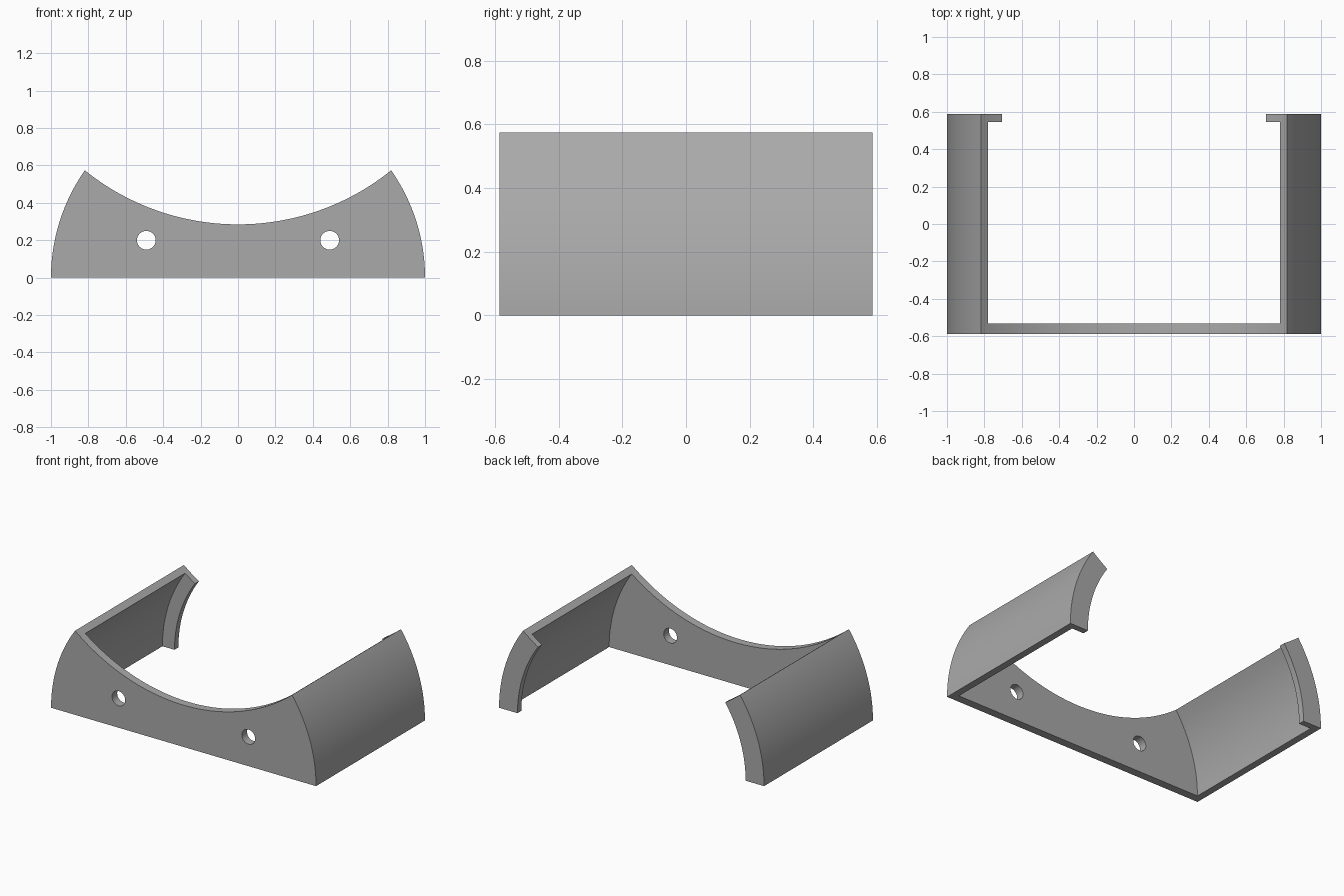
import bpy, bmesh, math

if "Cube" in bpy.data.objects:
    bpy.data.objects.remove(bpy.data.objects["Cube"])

HALF_DEPTH = 0.587
OUTER_R = 1.0
TIP_X, TIP_Z, SADDLE_Z = 0.819, 0.574, 0.285


def extrude_profile(name, points, y0, y1):
    """Solid made from an x-z outline running from y0 to y1."""
    bm = bmesh.new()
    face = bm.faces.new([bm.verts.new((x, y0, z)) for x, z in points])
    moved = bmesh.ops.extrude_face_region(bm, geom=[face])["geom"]
    verts = [g for g in moved if isinstance(g, bmesh.types.BMVert)]
    bmesh.ops.translate(bm, verts=verts, vec=(0, y1 - y0, 0))
    bmesh.ops.recalc_face_normals(bm, faces=bm.faces)
    mesh = bpy.data.meshes.new(name)
    bm.to_mesh(mesh)
    bm.free()
    obj = bpy.data.objects.new(name, mesh)
    bpy.context.collection.objects.link(obj)
    return obj


def arc(cx, cz, r, a0, a1, n):
    return [(cx + r * math.cos(a0 + (a1 - a0) * i / n),
             cz + r * math.sin(a0 + (a1 - a0) * i / n)) for i in range(n + 1)]


def cut(target, cutter):
    cutter.hide_render = True
    mod = target.modifiers.new("cut", 'BOOLEAN')
    mod.operation, mod.solver, mod.object = 'DIFFERENCE', 'EXACT', cutter
    bpy.context.view_layer.objects.active = target
    bpy.ops.object.modifier_apply(modifier=mod.name)
    bpy.data.objects.remove(cutter)


# Full block: round flanks and a saddle scooped out of the top
tip = math.atan2(TIP_Z, TIP_X)
rise = TIP_Z - SADDLE_Z
saddle_r = (TIP_X ** 2 + rise ** 2) / (2 * rise)
half = math.asin(TIP_X / saddle_r)
down = -math.pi / 2
outline = (arc(0, 0, OUTER_R, 0, tip, 24)
           + arc(0, SADDLE_Z + saddle_r, saddle_r, down + half, down - half, 64)[1:-1]
           + arc(0, 0, OUTER_R, math.pi - tip, math.pi, 24))
cradle = extrude_profile("cradle_bracket", outline, -HALF_DEPTH, HALF_DEPTH)

# Hollow behind the front panel, then the narrower opening between the rear lips
for name, r, y0, y1 in (("cavity", 0.952, -0.531, 0.545),
                        ("rear_opening", 0.861, 0.4, 0.8)):
    shape = arc(0, 0, r, 0, math.pi, 96) + [(-r, -0.2), (r, -0.2)]
    cut(cradle, extrude_profile(name, shape, y0, y1))

# Two screw holes through the front panel
for x in (-0.49, 0.49):
    circle = arc(x, 0.2, 0.05, 0, 2 * math.pi, 40)[:-1]
    cut(cradle, extrude_profile("screw_hole", circle, -0.8, -0.4))

# Plain grey finish, smooth on the curves and sharp at the edges
grey = bpy.data.materials.new("grey")
grey.diffuse_color = (0.4, 0.4, 0.4, 1)
grey.use_nodes = True
grey.node_tree.nodes["Principled BSDF"].inputs["Base Color"].default_value = grey.diffuse_color
cradle.data.materials.clear()
cradle.data.materials.append(grey)
for p in cradle.data.polygons:
    p.material_index = 0
bpy.ops.object.select_all(action='DESELECT')
cradle.select_set(True)
bpy.context.view_layer.objects.active = cradle
bpy.ops.object.shade_smooth_by_angle(angle=math.radians(30))
